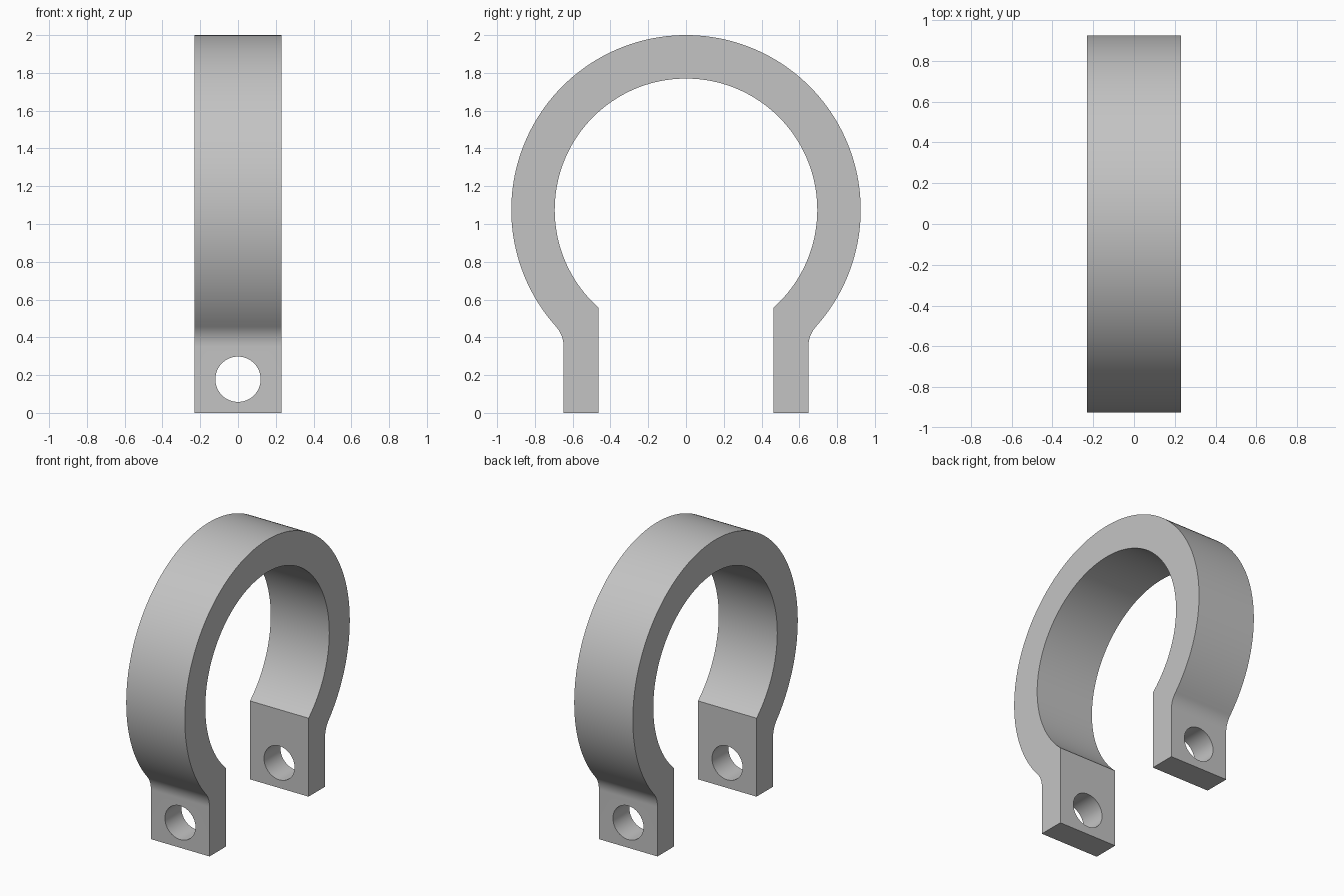
import bpy, bmesh
from math import sqrt, atan2, pi, sin, cos

cube = bpy.data.objects.get("Cube")
if cube:
    bpy.data.objects.remove(cube, do_unlink=True)

HALF_WIDTH = 0.23
CENTRE_Z = 1.075
OUTER_R, INNER_R = 0.925, 0.695
LEG_OUT, LEG_IN = 0.648, 0.463
FILLET_R = 0.16
HOLE_R, HOLE_Z = 0.12, 0.178

grey = bpy.data.materials.new("plain_grey")
grey.use_nodes = True
colour = (0.55, 0.55, 0.55, 1)
grey.diffuse_color = colour
grey.node_tree.nodes["Principled BSDF"].inputs["Base Color"].default_value = colour


def arc(cy, cz, r, start, end, steps):
    angles = [start + (end - start) * i / steps for i in range(steps + 1)]
    return [(cy + r * cos(a), cz + r * sin(a)) for a in angles]


# Half profile: foot, fillet, outer arc to the crown
fillet_y = LEG_OUT + FILLET_R
drop = sqrt((OUTER_R + FILLET_R) ** 2 - fillet_y ** 2)
tangent = atan2(-drop, fillet_y)
outer = [(LEG_OUT, 0)]
outer += arc(fillet_y, CENTRE_Z - drop, FILLET_R, pi, pi + tangent, 12)
outer += arc(0, CENTRE_Z, OUTER_R, tangent, pi / 2, 64)[1:]

# Half profile: inner arc from the crown down to the flat leg face
mouth = -atan2(sqrt(INNER_R ** 2 - LEG_IN ** 2), LEG_IN)
inner = arc(0, CENTRE_Z, INNER_R, pi / 2, mouth, 64) + [(LEG_IN, 0)]


def mirrored(points):
    return [(-y, z) for y, z in reversed(points)]


outline = outer + mirrored(outer)[1:] + mirrored(inner) + inner[1:]

# Clamp body: extruded outline
bm = bmesh.new()
face = bm.faces.new([bm.verts.new((-HALF_WIDTH, y, z)) for y, z in outline])
result = bmesh.ops.extrude_face_region(bm, geom=[face])
verts = [v for v in result["geom"] if isinstance(v, bmesh.types.BMVert)]
bmesh.ops.translate(bm, verts=verts, vec=(2 * HALF_WIDTH, 0, 0))
bmesh.ops.recalc_face_normals(bm, faces=bm.faces)
mesh = bpy.data.meshes.new("clamp_ring")
bm.to_mesh(mesh)
bm.free()
mesh.materials.append(grey)
clamp = bpy.data.objects.new("clamp_ring", mesh)
bpy.context.collection.objects.link(clamp)

# Bolt hole through both legs
bpy.ops.mesh.primitive_cylinder_add(vertices=64, radius=HOLE_R, depth=2,
                                    location=(0, 0, HOLE_Z), rotation=(pi / 2, 0, 0))
cutter = bpy.context.object
cutter.name = "bolt_hole_cutter"
cutter.data.materials.append(grey)
cut = clamp.modifiers.new("bolt_holes", 'BOOLEAN')
cut.operation = 'DIFFERENCE'
cut.solver = 'EXACT'
cut.object = cutter

bpy.ops.object.select_all(action='DESELECT')
clamp.select_set(True)
bpy.context.view_layer.objects.active = clamp
bpy.ops.object.modifier_apply(modifier=cut.name)
bpy.data.objects.remove(cutter, do_unlink=True)
bpy.ops.object.shade_smooth_by_angle(angle=pi / 6)
